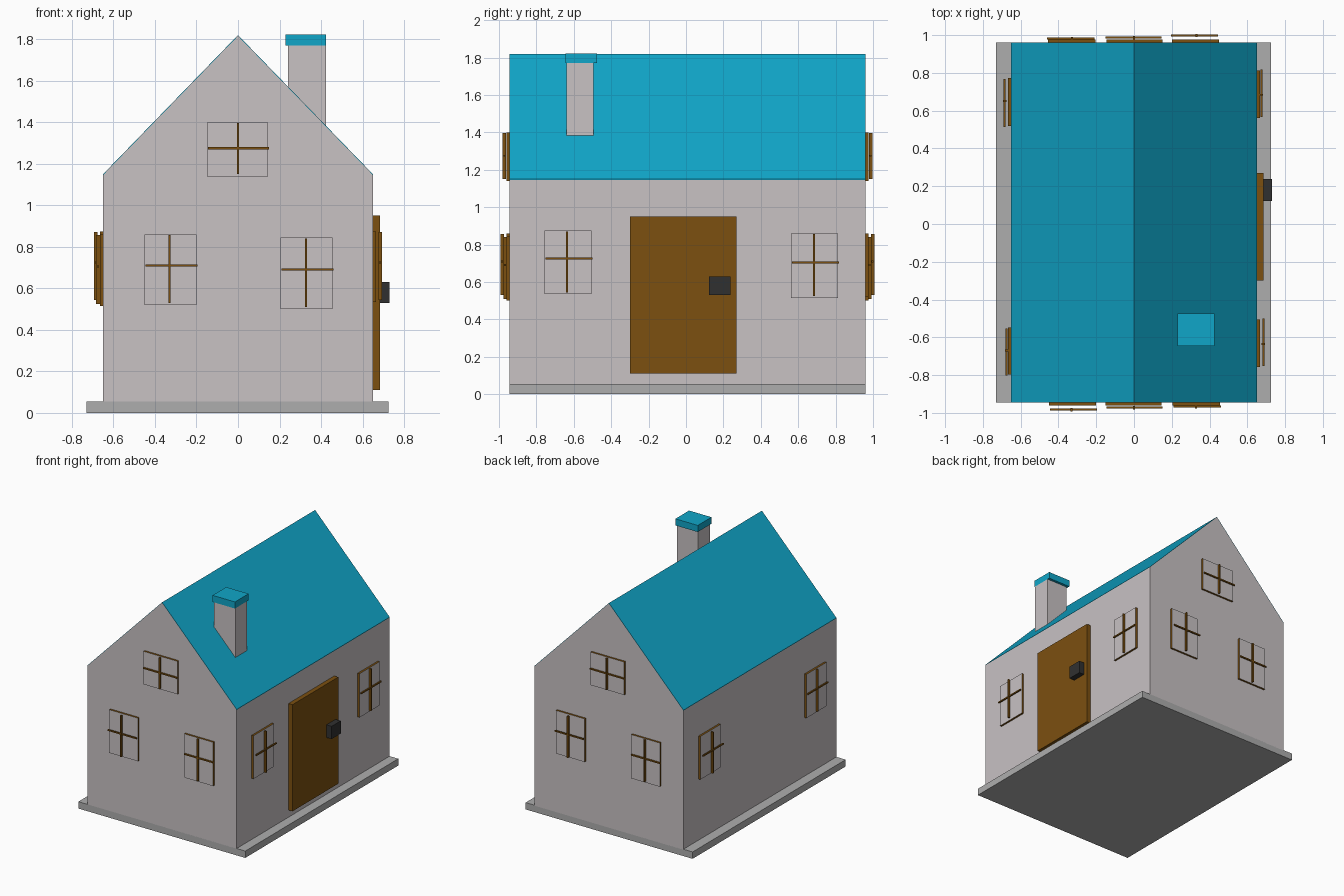
import bpy, bmesh
from math import pi
from mathutils import Matrix, Vector

if "Cube" in bpy.data.objects:
    bpy.data.objects.remove(bpy.data.objects["Cube"])

CY, HX, HY = 0.0075, 0.65, 0.9525   # body centre in y, half width, half length


def material(name, r, g, b):
    m = bpy.data.materials.new(name)
    m.diffuse_color = (r, g, b, 1)
    m.use_nodes = True
    m.node_tree.nodes["Principled BSDF"].inputs["Base Color"].default_value = m.diffuse_color
    return m


WALL = material("wall_paint", 0.58, 0.54, 0.55)
STONE = material("stone", 0.42, 0.42, 0.42)
TEAL = material("roof_teal", 0.005, 0.38, 0.58)
WOOD = material("wood", 0.20, 0.08, 0.005)
DARK = material("dark_metal", 0.03, 0.03, 0.03)


def finish(name, bm, *mats):
    bmesh.ops.recalc_face_normals(bm, faces=bm.faces)
    me = bpy.data.meshes.new(name)
    bm.to_mesh(me)
    bm.free()
    for m in mats:
        me.materials.append(m)
    ob = bpy.data.objects.new(name, me)
    bpy.context.collection.objects.link(ob)
    return ob


def box(name, lo, hi, mat, frame=Matrix(), front_mat=None):
    """Box between two corners; front_mat recolours its local -y face."""
    lo, hi = Vector(lo), Vector(hi)
    bm = bmesh.new()
    bmesh.ops.create_cube(bm, size=1, matrix=Matrix.Translation((lo + hi) / 2)
                          @ Matrix.Diagonal((*(hi - lo), 1)))
    if front_mat:
        for f in bm.faces:
            f.material_index = int(f.normal.y < -0.5)
    bm.transform(frame)
    return finish(name, bm, mat, *([front_mat] if front_mat else []))


def prism(name, profile, mat):
    """Extrude an x-z profile along the length of the house."""
    bm = bmesh.new()
    face = bm.faces.new([bm.verts.new((x, CY - HY, z)) for x, z in profile])
    ext = bmesh.ops.extrude_face_region(bm, geom=[face])
    verts = [v for v in ext["geom"] if isinstance(v, bmesh.types.BMVert)]
    bmesh.ops.translate(bm, vec=(0, 2 * HY, 0), verts=verts)
    return finish(name, bm, mat)


def window(name, frame, wall, u0, u1, z0, z1, cu, cz, gap):
    """Panel with wooden edges and a glazing cross standing off its front."""
    box(name + "_panel", (u0, -wall - 0.016, z0), (u1, -wall + 0.005, z1),
        WOOD, frame, WALL)
    d = -wall - gap
    h = 0.005
    box(name + "_bar_horizontal", (u0 + 0.005, d - 0.01, cz - h),
        (u1 + 0.005, d, cz + h), WOOD, frame)
    box(name + "_bar_vertical", (cu - h, d - 0.014, z0 + 0.01),
        (cu + h, d + 0.004, z1 - 0.004), WOOD, frame)


# Base, walls and roof
box("base", (-0.73, CY - HY, 0), (0.725, CY + HY, 0.054), STONE)
T = 0.004
prism("walls", [(-HX, 0.05), (HX, 0.05), (HX, 1.15 - T), (0, 1.82 - T),
                (-HX, 1.15 - T)], WALL)
prism("roof", [(-HX, 1.15), (0, 1.82), (HX, 1.15), (HX, 1.15 - T),
               (0, 1.82 - T), (-HX, 1.15 - T)], TEAL)

# Chimney
box("chimney", (0.24, -0.64, 1.35), (0.425, -0.495, 1.77), WALL)
box("chimney_cap", (0.23, -0.645, 1.77), (0.425, -0.475, 1.822), TEAL)

# Door and handle
box("door", (HX - 0.005, -0.30, 0.11), (0.685, 0.27, 0.95), WOOD)
box("door_handle", (0.68, 0.123, 0.53), (0.73, 0.237, 0.63), DARK)

# Windows: the back and left walls repeat the front and right ones, turned
GABLE = [(-0.45, -0.20, 0.52, 0.86, -0.33, 0.71, 0.033),
         (0.205, 0.455, 0.50, 0.845, 0.328, 0.69, 0.017),
         (-0.15, 0.145, 1.14, 1.40, 0, 1.275, 0.022)]
SIDE = [(-0.765, -0.512, 0.535, 0.875, -0.643, 0.725, 0.03),
        (0.555, 0.805, 0.515, 0.86, 0.677, 0.705, 0.02)]
for k, side in enumerate(("front", "right", "back", "left")):
    turn = Matrix.Translation((0, CY, 0)) @ Matrix.Rotation(k * pi / 2, 4, 'Z')
    for i, w in enumerate(SIDE if k % 2 else GABLE):
        window(f"{side}_window_{i + 1}", turn, HX if k % 2 else HY, *w)
